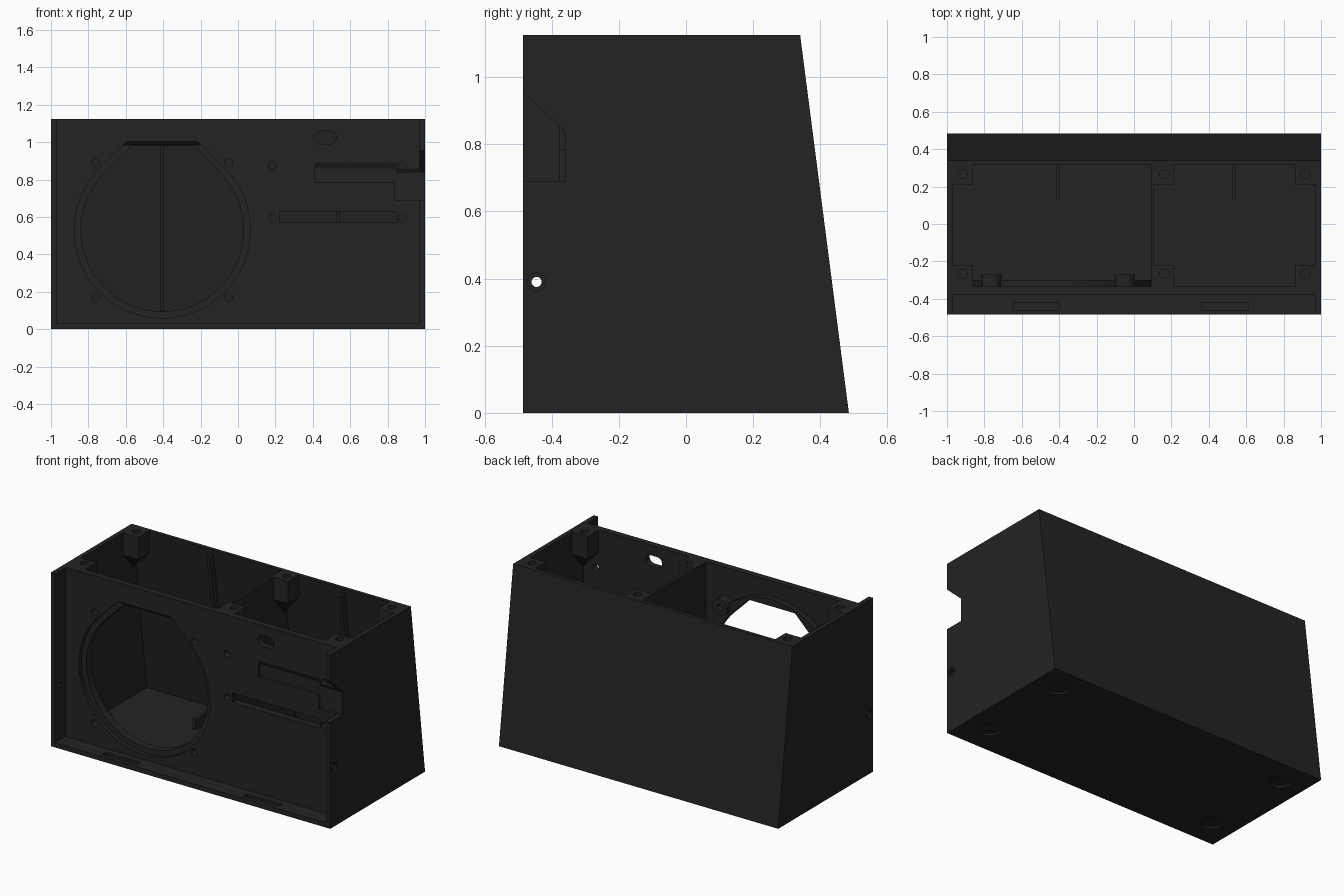
import bpy, bmesh, math

if "Cube" in bpy.data.objects:
    bpy.data.objects.remove(bpy.data.objects["Cube"])

black = bpy.data.materials.new("matte_black")
black.diffuse_color = (0.017, 0.017, 0.017, 1)
black.use_nodes = True
black.node_tree.nodes["Principled BSDF"].inputs["Base Color"].default_value = black.diffuse_color

H, T = 1.125, 0.03            # cabinet height, wall thickness
FRONT, BASE_BACK, TOP_BACK = -0.485, 0.485, 0.34
PF, PB = -0.377, -0.335       # front and back of the recessed baffle
CX, CZ = -0.405, 0.53         # speaker centre


def back(z, off=0.0):
    return BASE_BACK + (TOP_BACK - BASE_BACK) * z / H - off


def finish(name, bm):
    bmesh.ops.recalc_face_normals(bm, faces=bm.faces)
    me = bpy.data.meshes.new(name)
    bm.to_mesh(me)
    bm.free()
    me.materials.append(black)
    ob = bpy.data.objects.new(name, me)
    bpy.context.collection.objects.link(ob)
    return ob


def prism(name, axis, pts, a, b, pts2=None):
    """Extrude a profile along an axis; x takes (y,z), y takes (x,z), z takes (x,y)."""
    place = {"x": lambda p, t: (t, p[0], p[1]),
             "y": lambda p, t: (p[0], t, p[1]),
             "z": lambda p, t: (p[0], p[1], t)}[axis]
    bm = bmesh.new()
    lo = [bm.verts.new(place(p, a)) for p in pts]
    hi = [bm.verts.new(place(p, b)) for p in (pts2 or pts)]
    bm.faces.new(lo)
    bm.faces.new(hi)
    for i in range(len(lo)):
        j = (i + 1) % len(lo)
        bm.faces.new((lo[i], lo[j], hi[j], hi[i]))
    return finish(name, bm)


def rect(x0, x1, y0, y1):
    return [(x0, y0), (x1, y0), (x1, y1), (x0, y1)]


def circle(x, y, r, n=24):
    return [(x + r * math.cos(2 * math.pi * i / n), y + r * math.sin(2 * math.pi * i / n))
            for i in range(n)]


def teardrop(r, top, n=60):
    """Circle with 45 degree shoulders running up to a flat top."""
    pts = [(CX + r * math.cos(a), CZ + r * math.sin(a))
           for a in (math.radians(135 + 270 * i / n) for i in range(n + 1))]
    h = math.sqrt(2) * r - (top - CZ)
    return pts + [(CX + h, top), (CX - h, top)]


def boolean(ob, others, op="DIFFERENCE"):
    for o in others:
        m = ob.modifiers.new("bool", "BOOLEAN")
        m.operation, m.solver, m.object = op, "EXACT", o
        bpy.context.view_layer.objects.active = ob
        bpy.ops.object.modifier_apply(modifier=m.name)
        bpy.data.objects.remove(o)


# Floor with foot recesses below and two shallow slots in the front ledge
floor = prism("floor", "x", [(FRONT, 0), (BASE_BACK, 0), (back(T), T), (FRONT, T)], -1, 1)
boolean(floor, [prism("c", "z", circle(x, y, 0.065, 32), -0.05, 0.012)
                for x in (-0.835, 0.835) for y in (-0.30, 0.32)])
boolean(floor, [prism("c", "z", rect(x, x + 0.25, -0.46, -0.42), 0.015, 0.1)
                for x in (-0.65, 0.36)])

# Sloped back wall
prism("back_wall", "x", [(back(0, T), 0), (BASE_BACK, 0), (TOP_BACK, H), (back(H, 0.025), H)],
      -0.985, 0.985)

# Side walls with countersunk screw holes, and a cable notch on the right
for s, side in ((-1, "left"), (1, "right")):
    wall = prism(side + "_wall", "x", [(FRONT, 0), (BASE_BACK, 0), (TOP_BACK, H), (FRONT, H)],
                 s * (1 - T), s)
    boolean(wall, [prism("c", "x", circle(-0.445, 0.39, 0.015), s * 0.9, s * 1.1),
                   prism("c", "x", circle(-0.445, 0.39, 0.027), s * 0.988, s * 1.1)])
    if s > 0:
        boolean(wall, [prism("c", "x", [(-0.6, 0.69), (-0.361, 0.69), (-0.361, 0.84),
                                        (-0.485, 0.955), (-0.6, 1.06)], 0.9, 1.1)])

# Baffle with a thickened speaker ring and screw bosses behind it
baffle = prism("baffle", "y", rect(-0.975, 0.975, 0.02, H), PF, PB)
screws = [(x, z) for x in (-0.763, -0.05) for z in (0.172, 0.89)]
boolean(baffle, [prism("u", "y", circle(CX, CZ, 0.495, 64), PB - 0.02, -0.30)]
        + [prism("u", "y", circle(x, z, 0.055), PB - 0.02, -0.27) for x, z in screws], "UNION")

# Speaker opening: stepped rim with a sloped top
boolean(baffle, [prism("c", "y", teardrop(0.47, 1.01), PF - 0.01, -0.350, teardrop(0.47, 0.985)),
                 prism("c", "y", teardrop(0.435, 0.98), -0.6, -0.2)])

# Screw holes
panel_screws = [(x, z) for x in (0.185, 0.88) for z in (0.595, 0.875)]
boolean(baffle, [prism("c", "y", circle(x, z, 0.022, 16), -0.5, -0.2)
                 for x, z in screws + panel_screws])

# Oval port and long through slot
oval = ([(0.49 + 0.035 * math.cos(a), 1.025 + 0.035 * math.sin(a))
         for a in (math.radians(-90 + 15 * i) for i in range(13))]
        + [(0.44 + 0.035 * math.cos(a), 1.025 + 0.035 * math.sin(a))
           for a in (math.radians(90 + 15 * i) for i in range(13))])
boolean(baffle, [prism("c", "y", oval, -0.5, -0.2),
                 prism("c", "y", rect(0.225, 0.85, 0.57, 0.63), -0.5, -0.2)])


# Stepped cable recess with sloped upper edges
def recess(x0, x1, z0, z1, z2):
    return prism("c", "x", [(-0.45, z0), (-0.361, z0), (-0.361, z1), (PF, z2), (-0.45, z2)], x0, x1)


boolean(baffle, [recess(0.41, 0.845, 0.785, 0.86, 0.89), recess(0.84, 1.0, 0.69, 0.835, 0.858)])

# Divider between the two compartments
prism("divider", "x", [(PB - 0.01, 0.01), (back(0.01, 0.01), 0.01), (back(H, 0.01), H),
                       (PB - 0.01, H)], 0.09, 0.107)

# Stiffening ribs along the back wall and floor
for name, x in (("left_rib", -0.407), ("right_rib", 0.535)):
    prism(name, "x", [(0.13, 0.01), (back(0.01, 0.01), 0.01), (back(1.09, 0.01), 1.09),
                      (back(1.09, 0.066), 1.09), (back(0.1, 0.066), 0.1), (0.13, 0.1)],
          x - 0.011, x + 0.011)

# Lid screw blocks, tapering down into their corners
for i, (xc, xi) in enumerate(((-0.98, -0.86), (0.10, 0.21), (0.98, 0.86))):
    for side, yc, yi in (("front", -0.345, -0.22), ("back", 0.325, 0.21)):
        bm = bmesh.new()
        for x, y in ((xc, yc), (xi, yc), (xi, yi), (xc, yi)):
            for z in (0.98, H):
                bm.verts.new((x, y, z))
        bm.verts.new((xc, yc, 0.85))
        bmesh.ops.convex_hull(bm, input=bm.verts)
        block = finish(f"{side}_lid_block_{i + 1}", bm)
        hx = (-0.915, 0.163, 0.915)[i]
        boolean(block, [prism("c", "z", circle(hx, math.copysign(0.267, yc), 0.025, 20),
                              1.02, 1.3)])

# Smooth the round holes, keep the edges crisp
for ob in bpy.context.scene.objects:
    ob.select_set(True)
    bpy.context.view_layer.objects.active = ob
bpy.ops.object.shade_smooth_by_angle(angle=math.radians(25))
